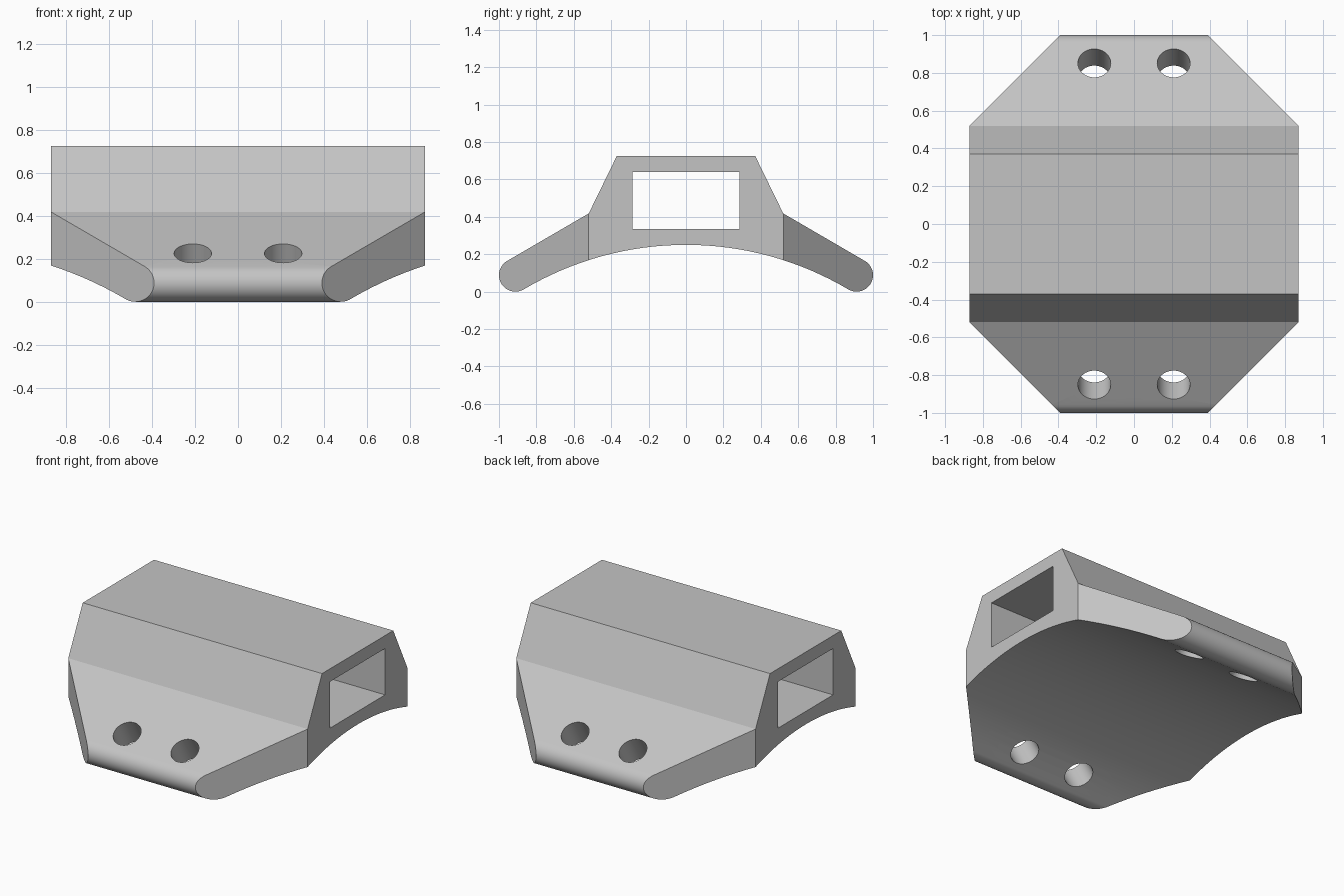
import bpy, bmesh
from math import sin, cos, radians, asin, sqrt
from mathutils import Matrix, Vector

old = bpy.data.objects.get("Cube")
if old:
    bpy.data.objects.remove(old, do_unlink=True)

HALF_X = 0.87
TILT = radians(30)                  # slope of the two flanges

grey = bpy.data.materials.new("plain grey")
grey.use_nodes = True
colour = (0.55, 0.55, 0.55, 1)
grey.diffuse_color = colour
grey.node_tree.nodes["Principled BSDF"].inputs["Base Color"].default_value = colour


def make_object(name, bm):
    bmesh.ops.recalc_face_normals(bm, faces=bm.faces)
    mesh = bpy.data.meshes.new(name)
    bm.to_mesh(mesh)
    bm.free()
    mesh.materials.append(grey)
    obj = bpy.data.objects.new(name, mesh)
    bpy.context.collection.objects.link(obj)
    return obj


# Half of the end profile: roof, shoulder, rounded lip, saddle arc
half = [(0.37, 0.725), (0.52, 0.418)]
lip_y, lip_z, lip_r = 0.912, 0.088, 0.088
for i in range(25):
    a = radians(60 - 178 * i / 24)
    half.append((lip_y + lip_r * cos(a), lip_z + lip_r * sin(a)))
saddle_r, saddle_top = 1.7, 0.25
end_angle = asin(half[-1][0] / saddle_r)
for i in range(1, 16):
    a = end_angle * (1 - i / 16)
    half.append((saddle_r * sin(a), saddle_top - saddle_r * (1 - cos(a))))
profile = half + [(0, saddle_top)] + [(-y, z) for y, z in reversed(half)]

# Extrude the profile and slice off the four plan corners
bm = bmesh.new()
face = bm.faces.new([bm.verts.new((-HALF_X, y, z)) for y, z in profile])
ext = bmesh.ops.extrude_face_region(bm, geom=[face])
verts = [v for v in ext["geom"] if isinstance(v, bmesh.types.BMVert)]
bmesh.ops.translate(bm, verts=verts, vec=(2 * HALF_X, 0, 0))
for sx in (-1, 1):
    for sy in (-1, 1):
        cut = bmesh.ops.bisect_plane(
            bm, geom=bm.verts[:] + bm.edges[:] + bm.faces[:], dist=1e-5,
            plane_co=(sx * HALF_X, sy * 0.52, 0), plane_no=(sx, sy, 0),
            clear_outer=True)
        edges = [e for e in cut["geom_cut"] if isinstance(e, bmesh.types.BMEdge)]
        bmesh.ops.holes_fill(bm, edges=edges, sides=0)
body = make_object("saddle_bracket", bm)

# Rectangular channel through the raised middle
bm = bmesh.new()
bmesh.ops.create_cube(bm, size=1, matrix=Matrix.Translation((0, 0, 0.4875))
                      @ Matrix.Diagonal((2.2, 0.57, 0.305, 1)))
cutters = [make_object("channel_cutter", bm)]

# Four bolt holes square to the flange slopes
for sx in (-1, 1):
    for sy in (-1, 1):
        bm = bmesh.new()
        bmesh.ops.create_cone(
            bm, cap_ends=True, segments=48, radius1=0.087, radius2=0.087, depth=0.7,
            matrix=Matrix.Translation((sx * 0.21, sy * 0.852, 0.226))
            @ Matrix.Rotation(-sy * TILT, 4, "X"))
        cutters.append(make_object("bolt_hole_cutter", bm))

bpy.context.view_layer.objects.active = body
for cutter in cutters:
    mod = body.modifiers.new("cut", "BOOLEAN")
    mod.operation, mod.solver, mod.object = "DIFFERENCE", "EXACT", cutter
    bpy.ops.object.modifier_apply(modifier=mod.name)
    bpy.data.objects.remove(cutter, do_unlink=True)

# Smooth the lip, saddle and holes; keep the flat faces flat
bpy.ops.object.select_all(action="DESELECT")
body.select_set(True)
bpy.ops.object.shade_smooth_by_angle(angle=radians(28))
for poly in body.data.polygons:
    if poly.normal.z > 0.4 and poly.area > 0.2:
        poly.use_smooth = False
